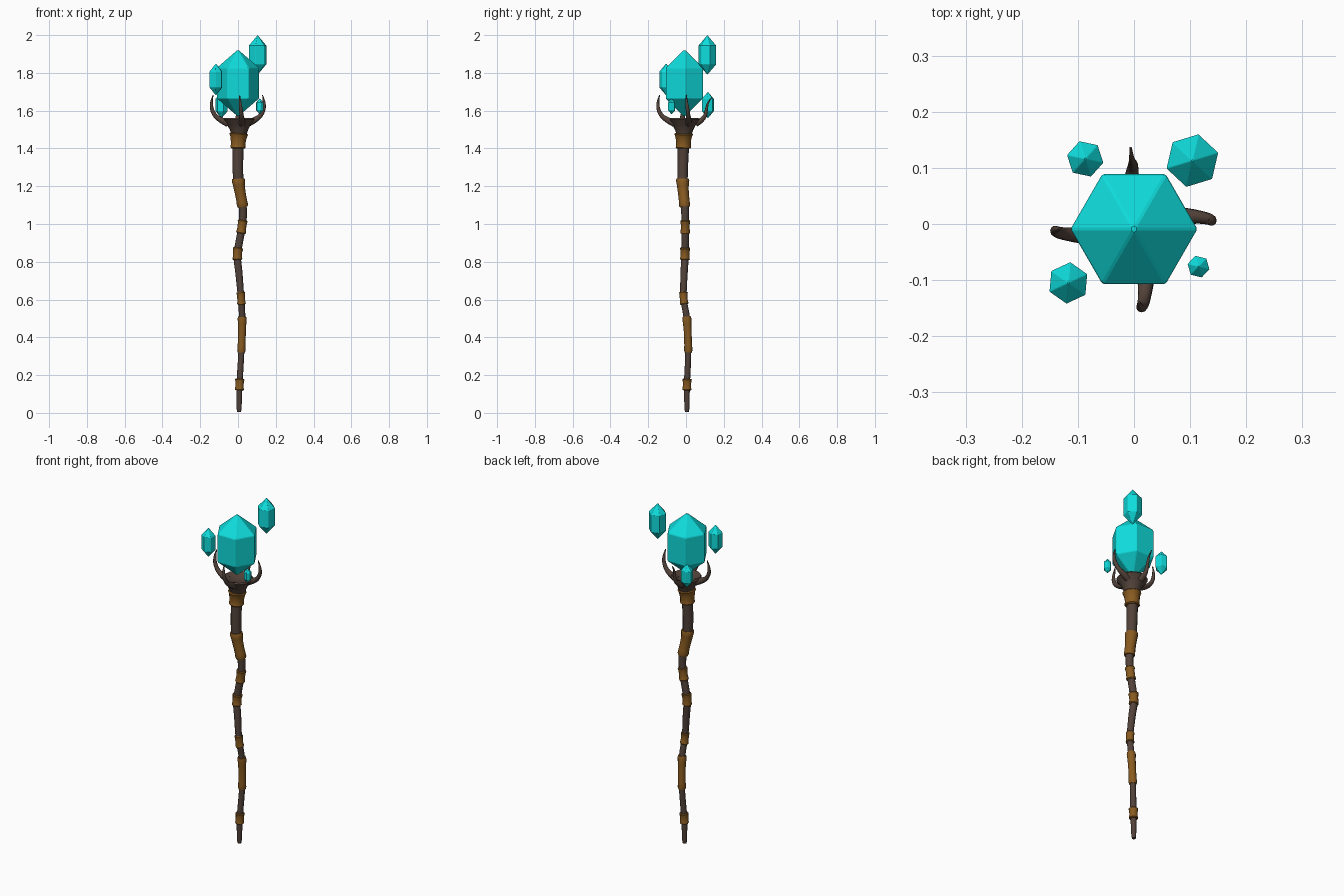
import bpy, bmesh, math
from mathutils import Vector

if "Cube" in bpy.data.objects:
    bpy.data.objects.remove(bpy.data.objects["Cube"])


def material(name, rgb):
    m = bpy.data.materials.new(name)
    m.diffuse_color = (*rgb, 1)
    m.use_nodes = True
    m.node_tree.nodes["Principled BSDF"].inputs["Base Color"].default_value = m.diffuse_color
    return m


WOOD = material("dark_wood", (0.085, 0.055, 0.042))
WRAP = material("leather", (0.25, 0.105, 0.015))
CRYSTAL = material("crystal", (0.005, 0.72, 0.72))


def finish(name, bm, mat, smooth=None):
    bmesh.ops.recalc_face_normals(bm, faces=bm.faces[:])
    me = bpy.data.meshes.new(name)
    bm.to_mesh(me)
    bm.free()
    me.materials.append(mat)
    ob = bpy.data.objects.new(name, me)
    bpy.context.collection.objects.link(ob)
    if smooth:
        bpy.ops.object.select_all(action='DESELECT')
        bpy.context.view_layer.objects.active = ob
        ob.select_set(True)
        bpy.ops.object.shade_smooth_by_angle(angle=math.radians(smooth))
    return ob


def spline(pts, steps):
    """Catmull-Rom through (x, y, z, radius) points."""
    p = [Vector(q) for q in pts]
    p = [2 * p[0] - p[1]] + p + [2 * p[-1] - p[-2]]
    out = []
    for i in range(1, len(p) - 2):
        a, b, c, d = p[i - 1:i + 3]
        for s in range(steps):
            t = s / steps
            out.append(0.5 * (2 * b + (c - a) * t + (2 * a - 5 * b + 4 * c - d) * t * t
                              + (3 * b - a - 3 * c + d) * t ** 3))
    return out + [p[-2]]


def tube(name, path, mat, sides=12, ref=Vector((0, 1, 0)), smooth=40):
    """Round tube along (x, y, z, radius) points, capped at both ends."""
    bm = bmesh.new()
    rings = []
    for i, q in enumerate(path):
        tan = (path[min(i + 1, len(path) - 1)] - path[max(i - 1, 0)]).to_3d().normalized()
        u = ref.cross(tan).normalized()
        v = tan.cross(u)
        rings.append([bm.verts.new(q.to_3d() + q[3] * (
            u * math.cos(2 * math.pi * k / sides) + v * math.sin(2 * math.pi * k / sides)))
            for k in range(sides)])
    for a, b in zip(rings, rings[1:]):
        for k in range(sides):
            j = (k + 1) % sides
            bm.faces.new((a[k], a[j], b[j], b[k]))
    bm.faces.new(rings[0])
    bm.faces.new(rings[-1])
    return finish(name, bm, mat, smooth)


# Crooked shaft
shaft = spline([
    (.005, .005, .004, .010), (.006, .005, .03, .013), (.008, .005, .15, .016),
    (.018, .012, .33, .016), (.022, .004, .50, .017), (.016, -.013, .61, .017),
    (.005, -.010, .74, .019), (-.003, -.005, .84, .020), (.020, -.004, .98, .020),
    (.026, -.006, 1.08, .021), (.002, -.018, 1.23, .027), (.000, -.014, 1.40, .030),
    (.006, -.012, 1.50, .038)], 5)
tube("shaft", shaft, WOOD)


def shaft_at(z):
    for a, b in zip(shaft, shaft[1:]):
        if b.z >= z:
            return a.lerp(b, (z - a.z) / (b.z - a.z))
    return shaft[-1].copy()


# Leather wraps that follow the shaft, thicker at both lips
for i, (z0, z1, r0, r1) in enumerate([
        (.12, .18, .023, .024), (.32, .51, .021, .023), (.575, .64, .022, .022),
        (.81, .875, .025, .026), (.95, 1.02, .025, .025), (1.09, 1.24, .028, .034),
        (1.40, 1.48, .038, .048)]):
    path = []
    for t, k in ((0, .93), (.06, 1.05), (.2, .97), (.4, .93), (.6, .93), (.8, .97), (.94, 1.05), (1, .93)):
        q = shaft_at(z0 + (z1 - z0) * t)
        q[3] = (r0 + (r1 - r0) * t) * k
        path.append(q)
    tube(f"wrap_{i + 1}", path, WRAP)

# Flared cup with a hollow top
bm = bmesh.new()
prof = [(.036, 1.46), (.042, 1.48), (.049, 1.50), (.062, 1.525), (.082, 1.552),
        (.076, 1.560), (.055, 1.548), (.025, 1.538)]
n = 16
rings = [[bm.verts.new((.005 + r * math.cos(2 * math.pi * k / n),
                        -.01 + r * math.sin(2 * math.pi * k / n), z)) for k in range(n)]
         for r, z in prof]
for a, b in zip(rings, rings[1:]):
    for k in range(n):
        j = (k + 1) % n
        bm.faces.new((a[k], a[j], b[j], b[k]))
bm.faces.new(rings[0])
bm.faces.new(rings[-1])
finish("cup", bm, WOOD, 50)

# Four curved prongs: (outward, sideways, z, radius) turned to each direction
claw = [(.050, .004, 1.532, .019), (.085, .006, 1.549, .016), (.117, .004, 1.572, .012),
        (.136, .000, 1.608, .010), (.138, -.004, 1.645, .007), (.130, -.006, 1.682, .002)]
thin = [(.050, .004, 1.532, .019), (.080, .004, 1.549, .014), (.100, .002, 1.572, .010),
        (.108, .002, 1.605, .008), (.116, .004, 1.64, .005), (.136, .006, 1.67, .002)]
for name, ang, pts, grow, side in (
        ("right_prong", 0, claw, 0, .008), ("back_prong", 90, thin, 0, 0),
        ("left_prong", 180, claw, .002, .014), ("front_prong", 270, claw, .010, .015)):
    c, s = round(math.cos(math.radians(ang))), round(math.sin(math.radians(ang)))
    world = [((o + grow) * c - (w + side) * s, (o + grow) * s + (w + side) * c, z, r)
             for o, w, z, r in pts]
    tube(name, spline(world, 4), WOOD, 10, Vector((-s, c, 0)))


# Six-sided crystals, pointed at both ends
def crystal(name, x, y, z0, z1, r, angle, tip, bevel):
    bm = bmesh.new()
    low, high = [[bm.verts.new((x + r * math.cos(math.radians(angle + 60 * k)),
                                y + r * math.sin(math.radians(angle + 60 * k)), z))
                  for k in range(6)] for z in (z0 + tip, z1 - tip)]
    bottom, top = bm.verts.new((x, y, z0)), bm.verts.new((x, y, z1))
    for k in range(6):
        j = (k + 1) % 6
        bm.faces.new((low[k], low[j], high[j], high[k]))
        bm.faces.new((high[k], high[j], top))
        bm.faces.new((low[j], low[k], bottom))
    ob = finish(name, bm, CRYSTAL)
    m = ob.modifiers.new("edge", 'BEVEL')
    m.width, m.segments, m.limit_method, m.angle_limit = bevel, 1, 'ANGLE', math.radians(15)


crystal("main_crystal", 0, -.009, 1.567, 1.925, .113, 0, .098, .003)
crystal("crystal_back_right", .104, .113, 1.79, 2.0, .048, 17, .055, .001)
crystal("crystal_back_left", -.087, .116, 1.56, 1.70, .033, 48, .037, .001)
crystal("crystal_front_left", -.117, -.105, 1.68, 1.85, .037, 25, .043, .001)
crystal("crystal_front_right", .115, -.076, 1.58, 1.665, .020, 46, .022, .0006)
